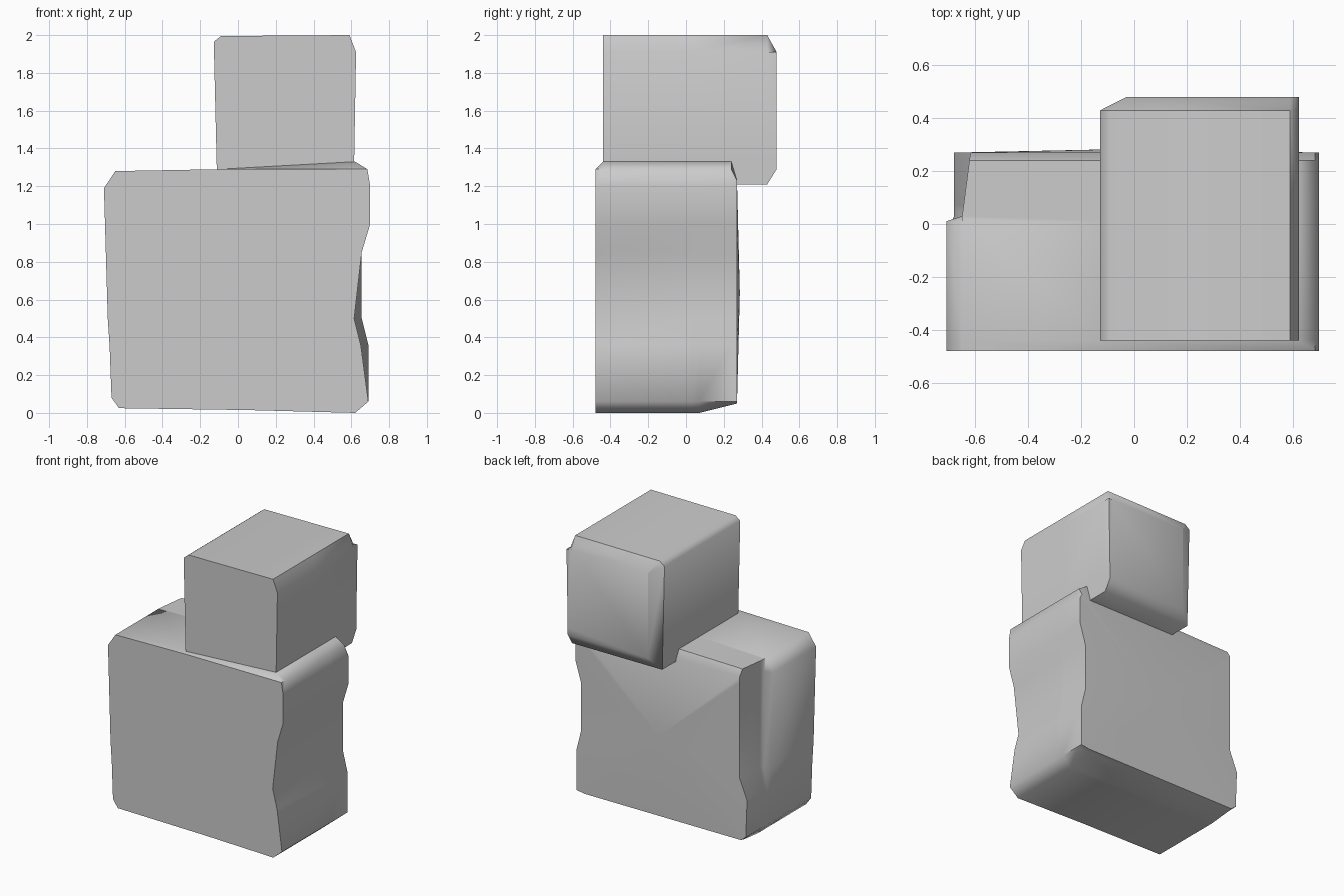
import bpy, bmesh, math

cube = bpy.data.objects.get("Cube")
if cube:
    bpy.data.objects.remove(cube, do_unlink=True)

grey = bpy.data.materials.new("plain_grey")
grey.use_nodes = True
colour = (0.6, 0.6, 0.6, 1)
grey.diffuse_color = colour
grey.node_tree.nodes["Principled BSDF"].inputs["Base Color"].default_value = colour


def loft(name, profile, stations, shape, bulge=0.0):
    """Sweep a front outline along y; shape() adjusts each point at each station."""
    bm = bmesh.new()
    rings = [[bm.verts.new(shape(x, y, z)) for x, z in profile] for y in stations]
    n = len(profile)
    for a, b in zip(rings, rings[1:]):
        for i in range(n):
            j = (i + 1) % n
            bm.faces.new((a[i], a[j], b[j], b[i]))
    bm.faces.new(rings[0])
    back = bm.faces.new(rings[-1][::-1])
    bmesh.ops.recalc_face_normals(bm, faces=bm.faces)
    if bulge:
        bmesh.ops.poke(bm, faces=[back], offset=bulge)
    mesh = bpy.data.meshes.new(name)
    bm.to_mesh(mesh)
    bm.free()
    mesh.materials.append(grey)
    obj = bpy.data.objects.new(name, mesh)
    bpy.context.collection.objects.link(obj)
    bpy.ops.object.select_all(action='DESELECT')
    bpy.context.view_layer.objects.active = obj
    obj.select_set(True)
    bpy.ops.object.shade_smooth_by_angle(angle=math.radians(60))
    return obj


def shape_body(x, y, z):
    # Groove down the back left corner
    if x < -0.6 and z > 0.4 and y > 0.02:
        x = max(x, -0.65 + 0.13 * (y - 0.03))
    # Dented front right edge
    if x > 0.6 and 0.3 < z < 0.6 and y < -0.4:
        x -= 0.04
    # Lower shoulder at the front
    if y < -0.45:
        z = min(z, 1.29)
    # Underside rising to the back, rounded top back edge
    if y > 0.07:
        z = max(z, 0.25 * (y - 0.07))
    if y > 0.25:
        z = min(z, 1.23)
    return x, y, z


def shape_head(x, y, z):
    # Chamfers around the back face
    if y > 0.45:
        x, z = max(x, -0.03), min(max(z, 1.29), 1.91)
    return x, y, z


# Body block with worn sides
body_outline = [(-0.63, 0.025), (0.05, 0.015), (0.62, 0), (0.69, 0.06),
                (0.69, 0.36), (0.655, 0.5), (0.655, 0.85), (0.7, 1.0),
                (0.7, 1.2), (0.685, 1.29), (0.62, 1.33), (-0.1, 1.29),
                (-0.65, 1.28), (-0.71, 1.19), (-0.69, 0.5), (-0.68, 0.35),
                (-0.67, 0.08)]
loft("body_block", body_outline, [-0.48, -0.44, 0.01, 0.03, 0.07, 0.24, 0.27],
     shape_body, bulge=0.015)

# Head block overhanging the back
head_outline = [(-0.11, 1.21), (0.615, 1.21), (0.615, 1.34), (0.625, 1.91),
                (0.59, 2.0), (-0.09, 1.995), (-0.128, 1.965)]
loft("head_block", head_outline, [-0.44, 0, 0.43, 0.48], shape_head)
